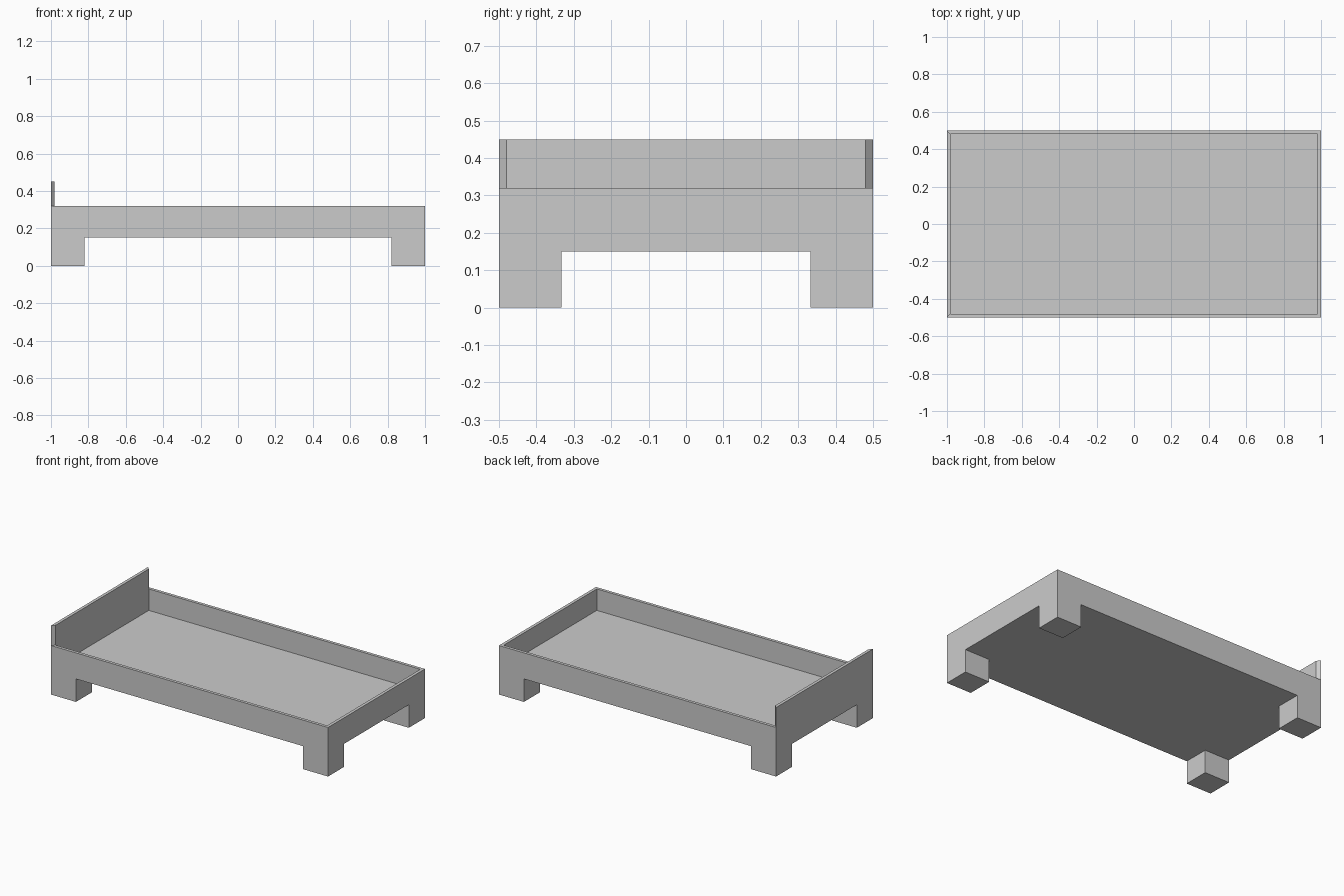
import bpy, bmesh

if "Cube" in bpy.data.objects:
    bpy.data.objects.remove(bpy.data.objects["Cube"])

LEG_X, LEG_Y = 0.82, 0.333      # inner faces of the legs
UNDERSIDE, RIM, BASE, HEAD = 0.15, 0.32, 0.18, 0.45
WALL = 0.02


def extrude(bm, faces, dz):
    """Extrude faces vertically and return the moved faces."""
    res = bmesh.ops.extrude_face_region(bm, geom=faces)["geom"]
    verts = [g for g in res if isinstance(g, bmesh.types.BMVert)]
    moved = [g for g in res if isinstance(g, bmesh.types.BMFace)]
    bmesh.ops.delete(bm, geom=[f for f in faces if f.is_valid], context="FACES_ONLY")
    bmesh.ops.translate(bm, verts=verts, vec=(0, 0, dz))
    return moved


bm = bmesh.new()

# Footprint split by the leg lines, on the underside and at rim height
xs, ys = (-1, -LEG_X, LEG_X, 1), (-0.5, -LEG_Y, LEG_Y, 0.5)


def sheet(z):
    v = [[bm.verts.new((x, y, z)) for y in ys] for x in xs]
    faces = {(i, j): bm.faces.new((v[i][j], v[i + 1][j], v[i + 1][j + 1], v[i][j + 1]))
             for i in range(3) for j in range(3)}
    return faces


under, top = sheet(UNDERSIDE), sheet(RIM)

# Side rails join the two sheets
edges = [e for e in bm.edges if e.is_boundary]
bmesh.ops.bridge_loops(bm, edges=edges)
bmesh.ops.recalc_face_normals(bm, faces=bm.faces)

# Legs drop from the four corners
for i in (0, 2):
    for j in (0, 2):
        extrude(bm, [under[i, j]], -UNDERSIDE)

# Sunken mattress base inside a thin mitred rim
base = list(top.values())
rim = bmesh.ops.inset_region(bm, faces=base, thickness=WALL, use_even_offset=True)["faces"]
extrude(bm, base, BASE - RIM)

# Headboard rises from the left rim
head = [f for f in rim if f.calc_center_median().x < -1 + WALL]
extrude(bm, head, HEAD - RIM)

# Merge coplanar pieces into clean flat faces
bmesh.ops.dissolve_limit(bm, angle_limit=0.01, verts=bm.verts, edges=bm.edges)
bmesh.ops.recalc_face_normals(bm, faces=bm.faces)

mesh = bpy.data.meshes.new("bed_frame")
bm.to_mesh(mesh)
bm.free()
bed = bpy.data.objects.new("bed_frame", mesh)
bpy.context.collection.objects.link(bed)
